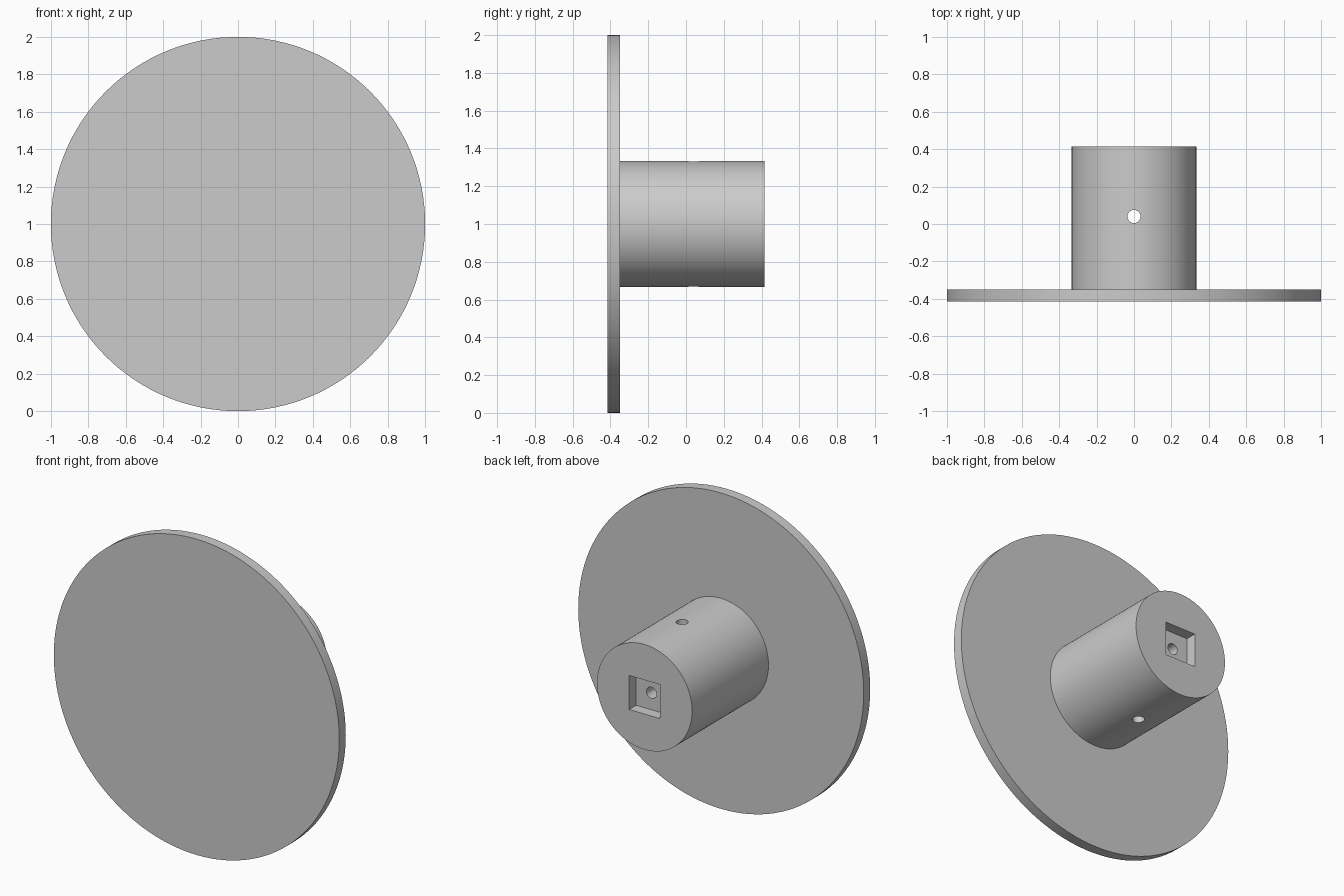
import bpy
from math import pi

cube = bpy.data.objects.get("Cube")
if cube:
    bpy.data.objects.remove(cube, do_unlink=True)

grey = bpy.data.materials.new("light grey")
grey.use_nodes = True
colour = (0.6, 0.6, 0.6, 1)
grey.diffuse_color = colour
grey.node_tree.nodes["Principled BSDF"].inputs["Base Color"].default_value = colour

AXIS_Z = 1.0          # height of the shared axis
BACK = 0.415          # rear end of the hub
PLATE_BACK = -0.35    # rear face of the disc
HOLE_R = 0.035


def rod(name, radius, start, end, sides=128):
    """Cylinder along y between two y positions."""
    bpy.ops.mesh.primitive_cylinder_add(
        vertices=sides, radius=radius, depth=end - start,
        location=(0, (start + end) / 2, AXIS_Z), rotation=(pi / 2, 0, 0))
    obj = bpy.context.object
    obj.name = name
    obj.data.materials.append(grey)
    return obj


def cut(target, cutter):
    """Subtract the cutter and keep it as a hidden helper."""
    mod = target.modifiers.new("cut", 'BOOLEAN')
    mod.operation = 'DIFFERENCE'
    mod.solver = 'EXACT'
    mod.object = cutter
    bpy.context.view_layer.objects.active = target
    bpy.ops.object.modifier_apply(modifier=mod.name)
    bpy.data.objects.remove(cutter, do_unlink=True)


def smooth(obj):
    bpy.ops.object.select_all(action='DESELECT')
    obj.select_set(True)
    bpy.context.view_layer.objects.active = obj
    bpy.ops.object.shade_smooth_by_angle(angle=pi / 6)


# Thin round disc and the hub behind it
disc = rod("disc", 1.0, -BACK, PLATE_BACK)
hub = rod("hub", 0.333, PLATE_BACK - 0.02, BACK)

# Square socket in the rear end of the hub
bpy.ops.mesh.primitive_cube_add(size=1, location=(0, BACK, AXIS_Z))
socket = bpy.context.object
socket.name = "socket_cutter"
socket.scale = (0.215, 0.14, 0.215)
bpy.context.view_layer.update()
cut(hub, socket)

# Blind bore along the axis, open at the socket floor
cut(hub, rod("bore_cutter", HOLE_R, PLATE_BACK, BACK + 0.1, 32))

# Vertical pin hole right through the hub
bpy.ops.mesh.primitive_cylinder_add(
    vertices=32, radius=HOLE_R, depth=1, location=(0, 0.04, AXIS_Z))
pin = bpy.context.object
pin.name = "pin_hole_cutter"
cut(hub, pin)

for part in (disc, hub):
    smooth(part)
